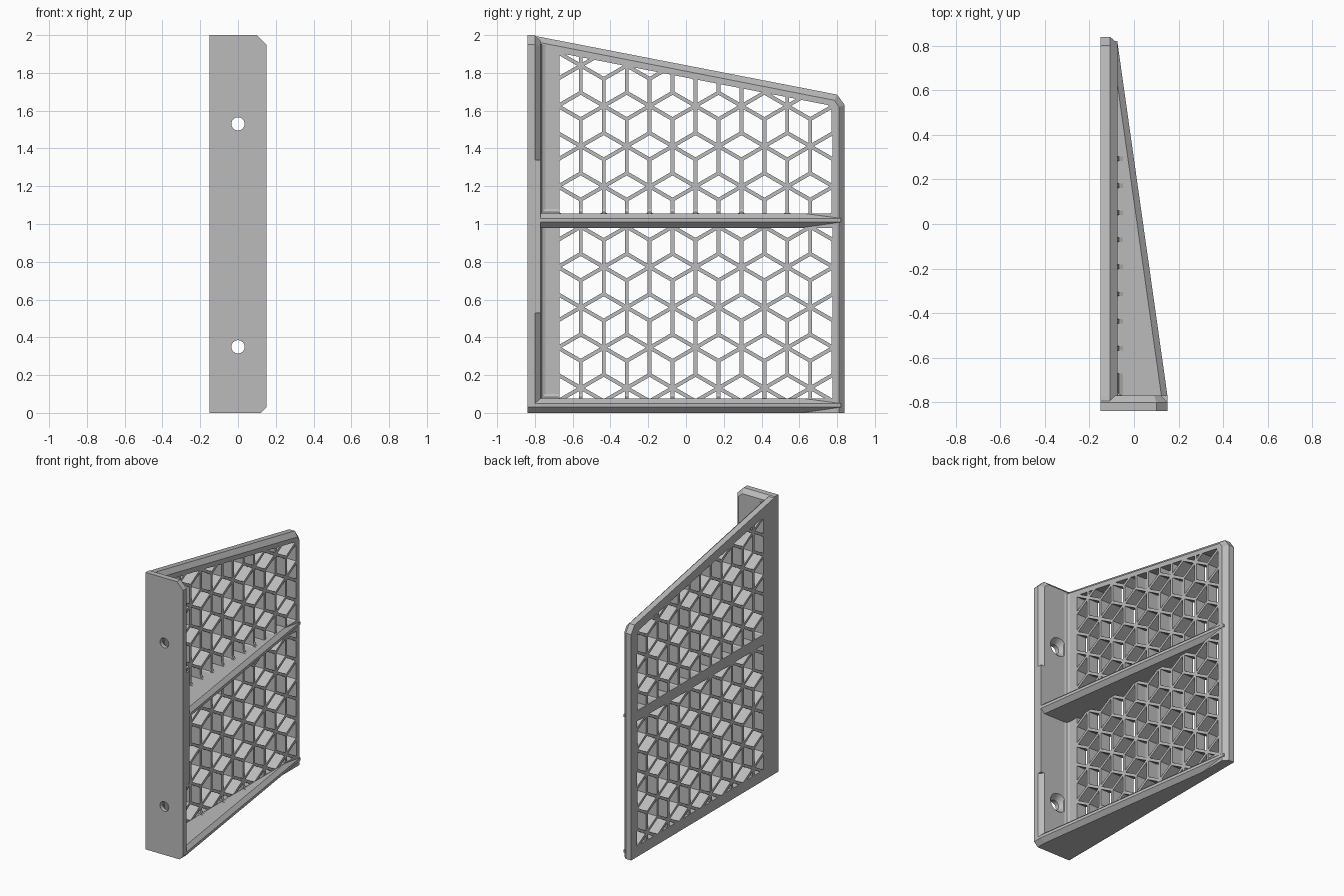
import bpy, bmesh, math
from mathutils import Vector, Matrix

cube = bpy.data.objects.get("Cube")
if cube:
    bpy.data.objects.remove(cube, do_unlink=True)

grey = bpy.data.materials.new("light grey plastic")
grey.use_nodes = True
COLOUR = (0.5, 0.5, 0.5, 1)
grey.diffuse_color = COLOUR
grey.node_tree.nodes["Principled BSDF"].inputs["Base Color"].default_value = COLOUR

BACK, FACE = -0.15, -0.075       # the two faces of the side panel
INNER = -0.77                    # inner face of the front flange
WALL = 0.075
RIBS = (0.0, 0.98)


def finish(name, bm):
    bmesh.ops.recalc_face_normals(bm, faces=bm.faces)
    mesh = bpy.data.meshes.new(name)
    bm.to_mesh(mesh)
    bm.free()
    mesh.materials.append(grey)
    obj = bpy.data.objects.new(name, mesh)
    bpy.context.collection.objects.link(obj)
    return obj


def loft(name, axis, rings):
    """Join rings of 2D points; each ring is (position along axis, points)."""
    bm = bmesh.new()
    loops = []
    for pos, pts in rings:
        loop = []
        for p in pts:
            co = list(p)
            co.insert(axis, pos)
            loop.append(bm.verts.new(co))
        loops.append(loop)
    n = len(loops[0])
    for a, b in zip(loops, loops[1:]):
        for i in range(n):
            j = (i + 1) % n
            bm.faces.new((a[i], a[j], b[j], b[i]))
    bm.faces.new(loops[0])
    bm.faces.new(loops[-1])
    return finish(name, bm)


def cut(obj, cutter):
    mod = obj.modifiers.new("cut", 'BOOLEAN')
    mod.operation = 'DIFFERENCE'
    mod.solver = 'EXACT'
    mod.object = cutter
    cutter.hide_render = True
    bpy.context.view_layer.objects.active = obj
    bpy.ops.object.modifier_apply(modifier=mod.name)
    bpy.data.objects.remove(cutter, do_unlink=True)


# Side panel with a sloping, chamfered top edge
outer = [(-0.84, 0), (0.84, 0), (0.84, 1.63), (0.80, 1.685), (-0.77, 1.99), (-0.84, 2)]
inset = [(-0.84, 0), (0.81, 0), (0.81, 1.62), (0.785, 1.655), (-0.77, 1.96), (-0.84, 1.97)]
panel = loft("side_panel", 0, [(BACK, outer), (-0.107, outer), (FACE, inset)])

# Window openings above and below the middle rib
windows = {
    "lower": [(-0.67, 0.077), (0.775, 0.077), (0.775, 0.98), (-0.67, 0.98)],
    "upper": [(-0.67, 1.055), (0.775, 1.055), (0.775, 1.61), (0.75, 1.63), (-0.67, 1.905)],
}
for pts in windows.values():
    cut(panel, loft("window_cutter", 0, [(-0.3, pts), (0.1, pts)]))

# Lattice of three-way rhombs, trimmed to each window
STEP_Y, STEP_Z, START_Y, START_Z = 0.1215, 0.2133, -0.557, 0.132
STRUT = 0.142


def lattice(name, pts):
    bm = bmesh.new()
    for row in range(-1, 10):
        for col in range(-1, 7):
            y = START_Y + STEP_Y * (2 * col + row % 2)
            z = START_Z + STEP_Z * row
            for k in range(6):
                ang = math.radians(30 + 60 * k)
                m = (Matrix.Translation(((BACK + FACE) / 2, y, z))
                     @ Matrix.Rotation(ang, 4, 'X')
                     @ Matrix.Translation((0, STRUT / 2, 0))
                     @ Matrix.Diagonal((FACE - BACK, STRUT + 0.006, 0.02, 1)))
                bmesh.ops.create_cube(bm, size=1, matrix=m)
    for i, a in enumerate(pts):
        b = pts[(i + 1) % len(pts)]
        out = Vector((0, b[1] - a[1], a[0] - b[0])).normalized()
        bmesh.ops.bisect_plane(bm, geom=bm.verts[:] + bm.edges[:] + bm.faces[:],
                               plane_co=Vector((0, *a)) + out * 0.003,
                               plane_no=out, clear_outer=True)
    return finish(name, bm)


for key, pts in windows.items():
    lattice(key + "_lattice", pts)

# Front flange with a chamfered inner edge
front = [(-0.15, 0), (0.12, 0), (0.15, 0.03), (0.15, 1.95), (0.10, 2), (-0.15, 2)]
inner = [(-0.15, 0), (0.10, 0), (0.12, 0.02), (0.12, 1.94), (0.09, 1.97), (-0.15, 1.97)]
flange = loft("front_flange", 1, [(-0.84, front), (-0.80, front), (INNER, inner)])


def circle(r, z):
    return [(r * math.cos(t * math.tau / 32), z + r * math.sin(t * math.tau / 32))
            for t in range(32)]


# Countersunk screw holes
for z in (0.35, 1.53):
    cut(flange, loft("screw_hole_cutter", 1, [
        (-0.9, circle(0.035, z)), (-0.81, circle(0.035, z)),
        (INNER, circle(0.068, z)), (-0.7, circle(0.068, z))]))

# Square-edged middle stretch of the flange
edge = [(0.10, 0.53), (0.15, 0.53), (0.15, 1.34), (0.10, 1.34)]
loft("flange_edge_block", 1, [(-0.82, edge), (INNER, edge)])


# Tapering ribs with a chamfer above and below the long edge
def rib_outline(d):
    end = 0.82 - 7 * d
    return [(-0.1, -0.82), (0.15 - d, -0.82), (0.15 - d, INNER), (FACE, end), (-0.1, end)]


for name, z in zip(("bottom_rib", "middle_rib"), RIBS):
    loft(name, 2, [(z, rib_outline(0.03)), (z + 0.03, rib_outline(0)),
                   (z + 0.05, rib_outline(0)), (z + WALL, rib_outline(0.027))])

# Fillet between flange and panel
corner = [(-0.09, -0.78), (-0.05, -0.78), (-0.05, INNER), (-0.067, -0.763),
          (FACE, -0.745), (-0.09, -0.745)]
loft("corner_fillet", 2, [(0.04, corner), (1.95, corner)])

# Small fillets where the panel strip and upright struts meet the ribs
for z, stride in zip(RIBS, (2, 1)):
    top = z + WALL
    wedge = [(-0.09, top - 0.01), (-0.05, top - 0.01), (-0.05, top),
             (-0.067, top + 0.008), (FACE, top + 0.025), (-0.09, top + 0.025)]
    spans = [(-0.78, -0.67)]
    for i in range(0, 8, stride):
        y = START_Y + STEP_Y * i
        spans.append((y - 0.01, y + 0.01))
    for a, b in spans:
        loft("rib_fillet", 1, [(a, [(x, h) for x, h in wedge]), (b, wedge)])
